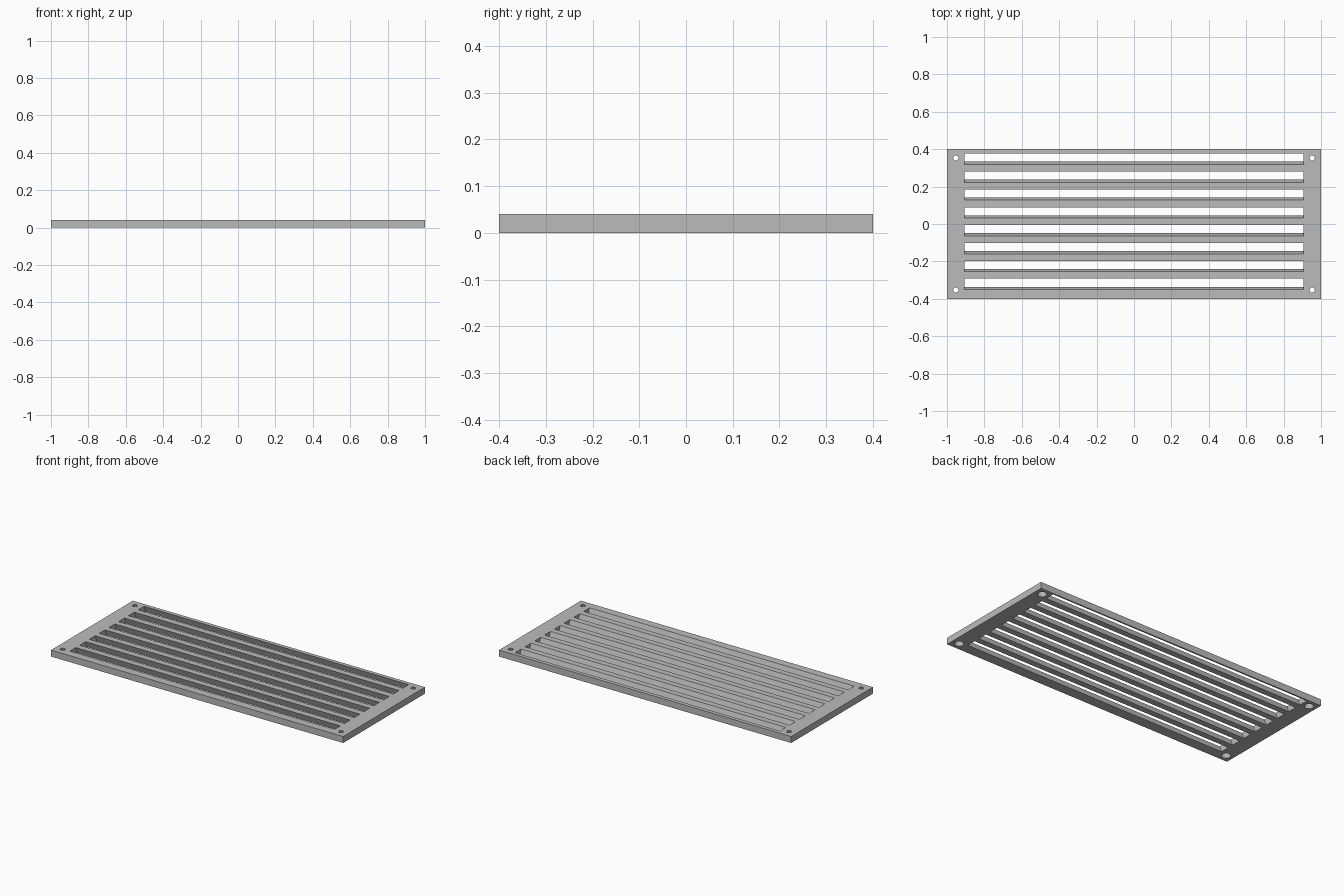
import bpy
import bmesh
from mathutils import Matrix

cube = bpy.data.objects.get("Cube")
if cube:
    bpy.data.objects.remove(cube, do_unlink=True)

WIDTH, DEPTH, HEIGHT = 2.0, 0.8, 0.04
SLOTS, PITCH, FIRST_Y = 8, 0.0955, 0.347
SLOT_LENGTH, SLOT_WIDTH, SLANT = 1.812, 0.058, 0.375
HOLE_X, HOLE_Y, HOLE_TOP, HOLE_BOTTOM = 0.953, 0.353, 0.014, 0.027

metal = bpy.data.materials.new("grey metal")
metal.use_nodes = True
grey = (0.5, 0.5, 0.5, 1)
metal.diffuse_color = grey
metal.node_tree.nodes["Principled BSDF"].inputs["Base Color"].default_value = grey


def make_object(name, bm):
    bmesh.ops.recalc_face_normals(bm, faces=bm.faces)
    mesh = bpy.data.meshes.new(name)
    bm.to_mesh(mesh)
    bm.free()
    mesh.materials.append(metal)
    obj = bpy.data.objects.new(name, mesh)
    bpy.context.collection.objects.link(obj)
    return obj


def add_box(bm, size, center):
    matrix = Matrix.Translation(center) @ Matrix.Diagonal((*size, 1))
    return bmesh.ops.create_cube(bm, size=1, matrix=matrix)["verts"]


# Flat plate
bm = bmesh.new()
add_box(bm, (WIDTH, DEPTH, HEIGHT), (0, 0, HEIGHT / 2))
plate = make_object("vent_plate", bm)

# Slanted louver slots, leaning toward the back as they go down
bm = bmesh.new()
for i in range(SLOTS):
    y = FIRST_Y - i * PITCH
    for v in add_box(bm, (SLOT_LENGTH, SLOT_WIDTH, HEIGHT * 1.2), (0, y, HEIGHT / 2)):
        v.co.y += (HEIGHT - v.co.z) * SLANT
slots = make_object("slot_cutter", bm)

# Screw holes in the corners, widening toward the underside
bm = bmesh.new()
flare = (HOLE_BOTTOM - HOLE_TOP) * 0.1
for sx in (-1, 1):
    for sy in (-1, 1):
        bmesh.ops.create_cone(
            bm, cap_ends=True, segments=32, depth=HEIGHT * 1.2,
            radius1=HOLE_BOTTOM + flare, radius2=HOLE_TOP - flare,
            matrix=Matrix.Translation((sx * HOLE_X, sy * HOLE_Y, HEIGHT / 2)))
holes = make_object("screw_hole_cutter", bm)

# Cut the openings
bpy.context.view_layer.objects.active = plate
plate.select_set(True)
for cutter in (slots, holes):
    cutter.hide_render = True
    cut = plate.modifiers.new(cutter.name, "BOOLEAN")
    cut.operation = "DIFFERENCE"
    cut.solver = "EXACT"
    cut.object = cutter
    bpy.ops.object.modifier_apply(modifier=cut.name)
    bpy.data.objects.remove(cutter, do_unlink=True)

bpy.ops.object.shade_smooth_by_angle()
